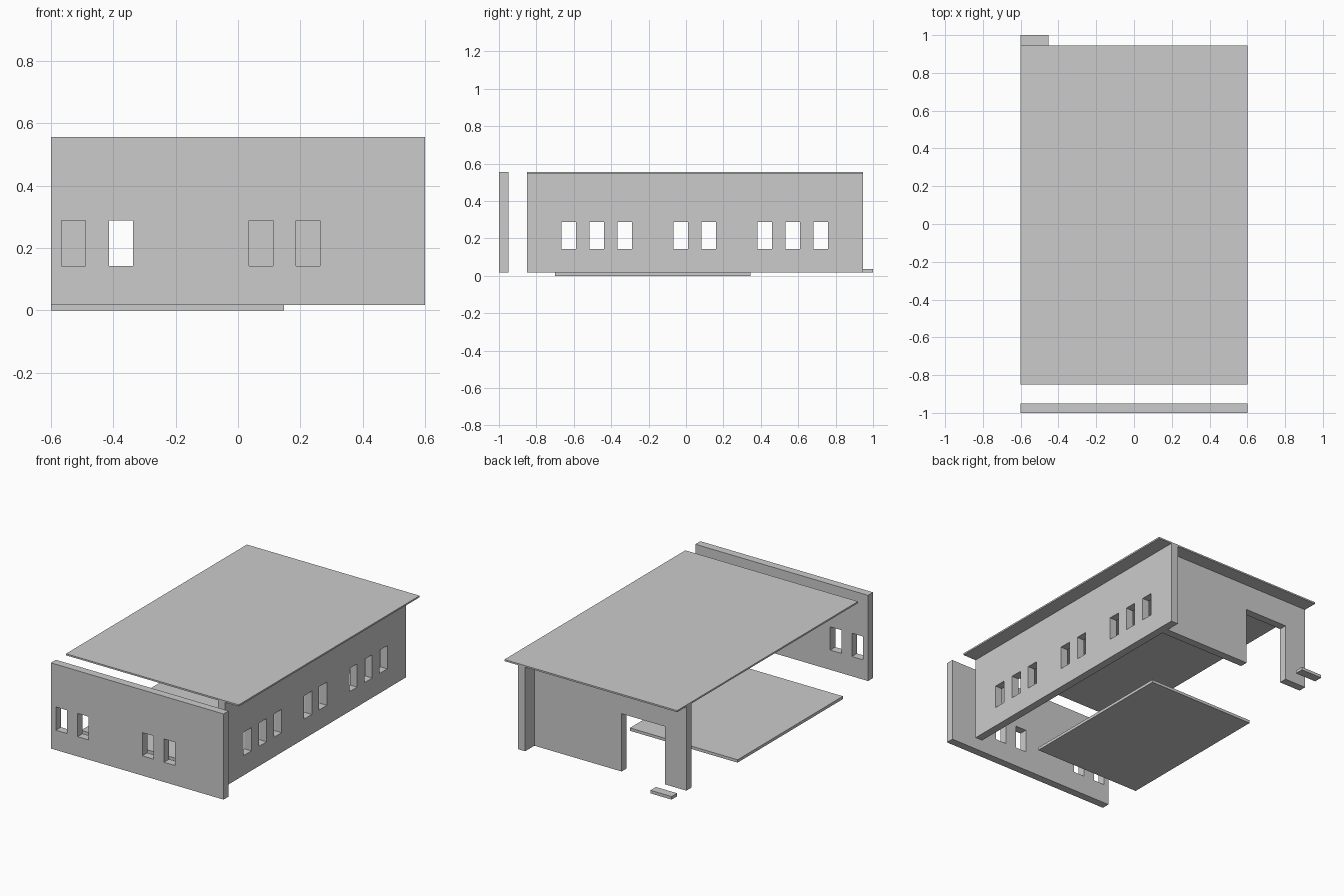
import bpy
import bmesh
from mathutils import Vector

cube = bpy.data.objects.get("Cube")
if cube:
    bpy.data.objects.remove(cube, do_unlink=True)

# One plain grey for the whole building
grey = bpy.data.materials.new("light_grey")
grey.use_nodes = True
colour = (0.6, 0.6, 0.6, 1)
grey.diffuse_color = colour
grey.node_tree.nodes["Principled BSDF"].inputs["Base Color"].default_value = colour


def finish(name, bm):
    bmesh.ops.recalc_face_normals(bm, faces=bm.faces)
    mesh = bpy.data.meshes.new(name)
    bm.to_mesh(mesh)
    bm.free()
    mesh.materials.append(grey)
    obj = bpy.data.objects.new(name, mesh)
    bpy.context.collection.objects.link(obj)
    return obj


def slab(name, low, high):
    """Box between two opposite corners."""
    low, high = Vector(low), Vector(high)
    bm = bmesh.new()
    bmesh.ops.create_cube(bm, size=1)
    bmesh.ops.scale(bm, vec=high - low, verts=bm.verts)
    bmesh.ops.translate(bm, vec=(low + high) / 2, verts=bm.verts)
    return finish(name, bm)


def wall(name, axis, span, depth, openings):
    """Upright panel along an axis; openings are (start, end, bottom, top)."""
    us, zs = set(span), {BASE, CEILING if name != "front_wall" else TOP}
    for a, b, bottom, top in openings:
        us.update((a, b))
        zs.update((bottom, top))
    us, zs = sorted(us), sorted(zs)
    place = (lambda u, z: (u, depth[0], z)) if axis == "x" else (lambda u, z: (depth[0], u, z))
    push = (0, depth[1] - depth[0], 0) if axis == "x" else (depth[1] - depth[0], 0, 0)
    bm = bmesh.new()
    grid = {(u, z): bm.verts.new(place(u, z)) for u in us for z in zs}
    for u0, u1 in zip(us, us[1:]):
        for z0, z1 in zip(zs, zs[1:]):
            u, z = (u0 + u1) / 2, (z0 + z1) / 2
            if any(a < u < b and c < z < d for a, b, c, d in openings):
                continue
            bm.faces.new([grid[k] for k in ((u0, z0), (u1, z0), (u1, z1), (u0, z1))])
    bmesh.ops.delete(bm, geom=[v for v in bm.verts if not v.link_faces], context="VERTS")
    # Thicken the panel, keeping the first side as its back
    result = bmesh.ops.extrude_face_region(bm, geom=bm.faces[:], use_keep_orig=True)
    moved = [g for g in result["geom"] if isinstance(g, bmesh.types.BMVert)]
    bmesh.ops.translate(bm, vec=push, verts=moved)
    return finish(name, bm)


def windows(starts):
    return [(s, s + 0.077, 0.142, 0.288) for s in starts]


BASE, CEILING, TOP = 0.018, 0.546, 0.556

# Walls
wall("front_wall", "x", (-0.6, 0.6), (-1.0, -0.95),
     windows((-0.565, -0.414, 0.035, 0.186)))
wall("side_wall", "y", (-0.85, 0.945), (0.456, 0.506),
     windows((-0.666, -0.516, -0.367, -0.067, 0.083, 0.383, 0.532, 0.682)))
wall("back_wall", "x", (-0.6, 0.456), (0.803, 0.853),
     [(-0.45, -0.15, BASE, 0.381)])

# Roof, floor and doorstep
slab("roof", (-0.6, -0.85, CEILING), (0.6, 0.945, TOP))
slab("floor", (-0.6, -0.7, 0), (0.148, 0.345, BASE))
slab("doorstep", (-0.6, 0.945, BASE), (-0.453, 1.0, 0.037))
